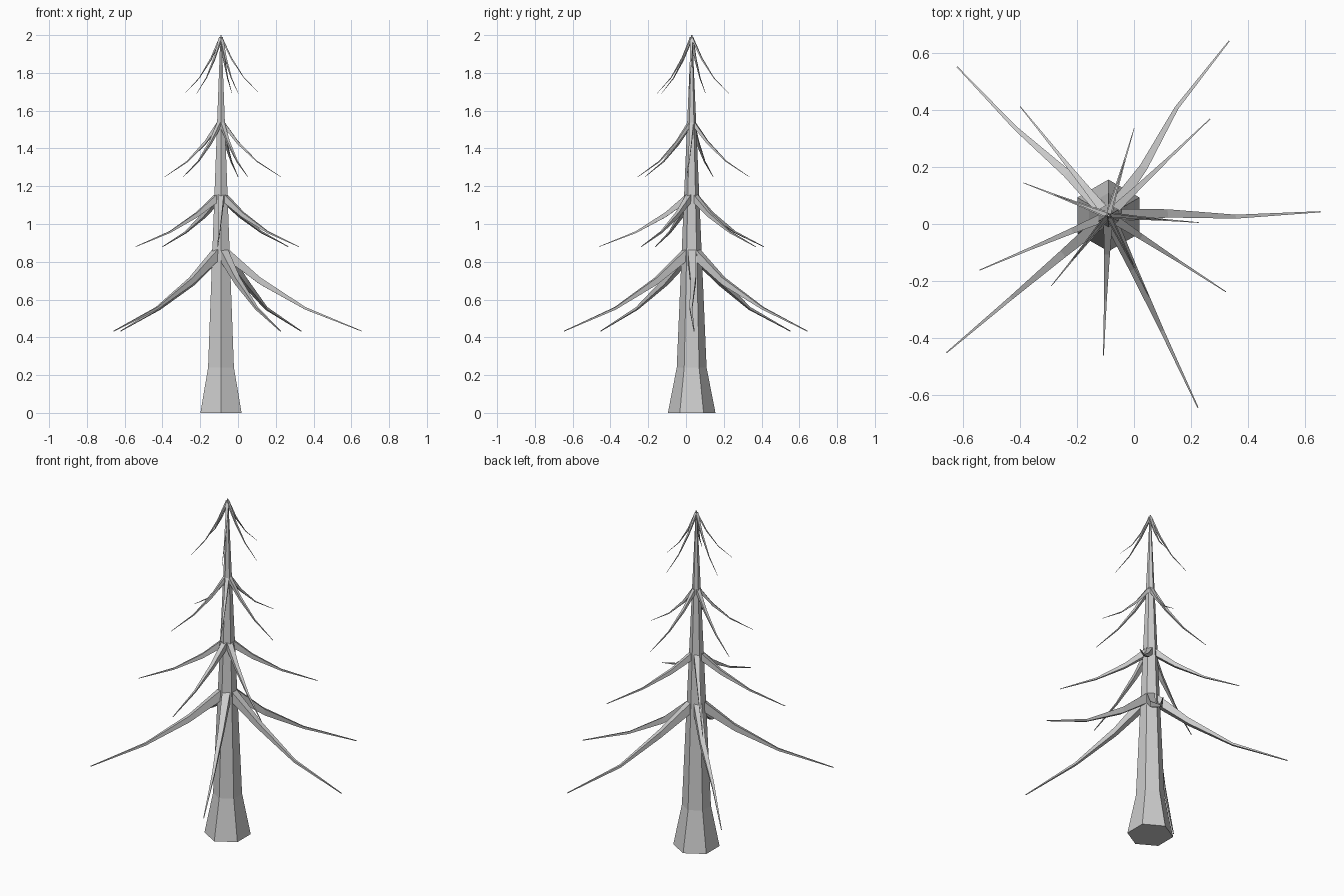
import bpy, bmesh, math
from mathutils import Vector

cube = bpy.data.objects.get("Cube")
if cube:
    bpy.data.objects.remove(cube, do_unlink=True)

AXIS = Vector((-0.09, 0.03, 0))

bark = bpy.data.materials.new("grey_bark")
bark.use_nodes = True
GREY = (0.6, 0.6, 0.6, 1)
bark.diffuse_color = GREY
bark.node_tree.nodes["Principled BSDF"].inputs["Base Color"].default_value = GREY


def loft(name, rings):
    """Skin a closed flat-shaded solid through equal-sized rings of points."""
    bm = bmesh.new()
    loops = [[bm.verts.new(AXIS + p) for p in ring] for ring in rings]
    n = len(loops[0])
    for low, high in zip(loops, loops[1:]):
        for i in range(n):
            j = (i + 1) % n
            bm.faces.new((low[i], low[j], high[j], high[i]))
    bm.faces.new(loops[0][::-1])
    bm.faces.new(loops[-1])
    bmesh.ops.recalc_face_normals(bm, faces=bm.faces)
    mesh = bpy.data.meshes.new(name)
    bm.to_mesh(mesh)
    bm.free()
    mesh.materials.append(bark)
    obj = bpy.data.objects.new(name, mesh)
    bpy.context.collection.objects.link(obj)


def hexagon(radius, z):
    angles = [math.radians(30 + 60 * i) for i in range(6)]
    return [Vector((radius * math.cos(a), radius * math.sin(a), z)) for a in angles]


# Six-sided trunk with a flared foot, tapering to a point
loft("trunk", [hexagon(r, z) for r, z in ((0.126, 0), (0.079, 0.24), (0.004, 2))])

# Drooping branch: fraction of reach, fraction of drop, width, height, share of sway
BRANCH = ((0.03, 0, 0.046, 0.066, 0), (0.28, 0.37, 0.029, 0.038, -0.3),
          (0.6, 0.72, 0.014, 0.014, 1), (1, 1, 0.004, 0.004, 0))


def branch(name, angle, reach, top, tip, sway):
    a = math.radians(angle)
    out = Vector((math.cos(a), math.sin(a), 0))
    side = Vector((-out.y, out.x, 0))
    size = (reach / 0.75) ** 0.8
    rings = []
    for along, drop, w, h, share in BRANCH:
        upper = out * along * reach + side * sway * share
        upper.z = top + (tip - top) * drop
        lower = upper - Vector((0, 0, h * size))
        half = side * w * size / 2
        rings.append([upper - half, upper + half, lower + half, lower - half])
    loft(name, rings)


# Four whorls of five branches: reach, top height, tip height, directions, sideways bends
UPPER = (159, 73.5, 355.5, 231, 296.5)
STRAIGHT = (0,) * 5
TIERS = {
    "lowest": (0.745, 0.882, 0.435, (1, 55.3, 135.5, 220.3, 295),
               (-0.012, 0.018, 0.01, 0, 0)),
    "lower": (0.492, 1.17, 0.881, (43.5, 129, 203, 327, 268), STRAIGHT),
    "upper": (0.319, 1.552, 1.25, UPPER, STRAIGHT),
    "top": (0.205, 1.99, 1.692, UPPER, STRAIGHT),
}
for tier, (reach, top, tip, angles, sways) in TIERS.items():
    for i, (angle, sway) in enumerate(zip(angles, sways), 1):
        branch(f"{tier}_branch_{i}", angle, reach, top, tip, sway)
